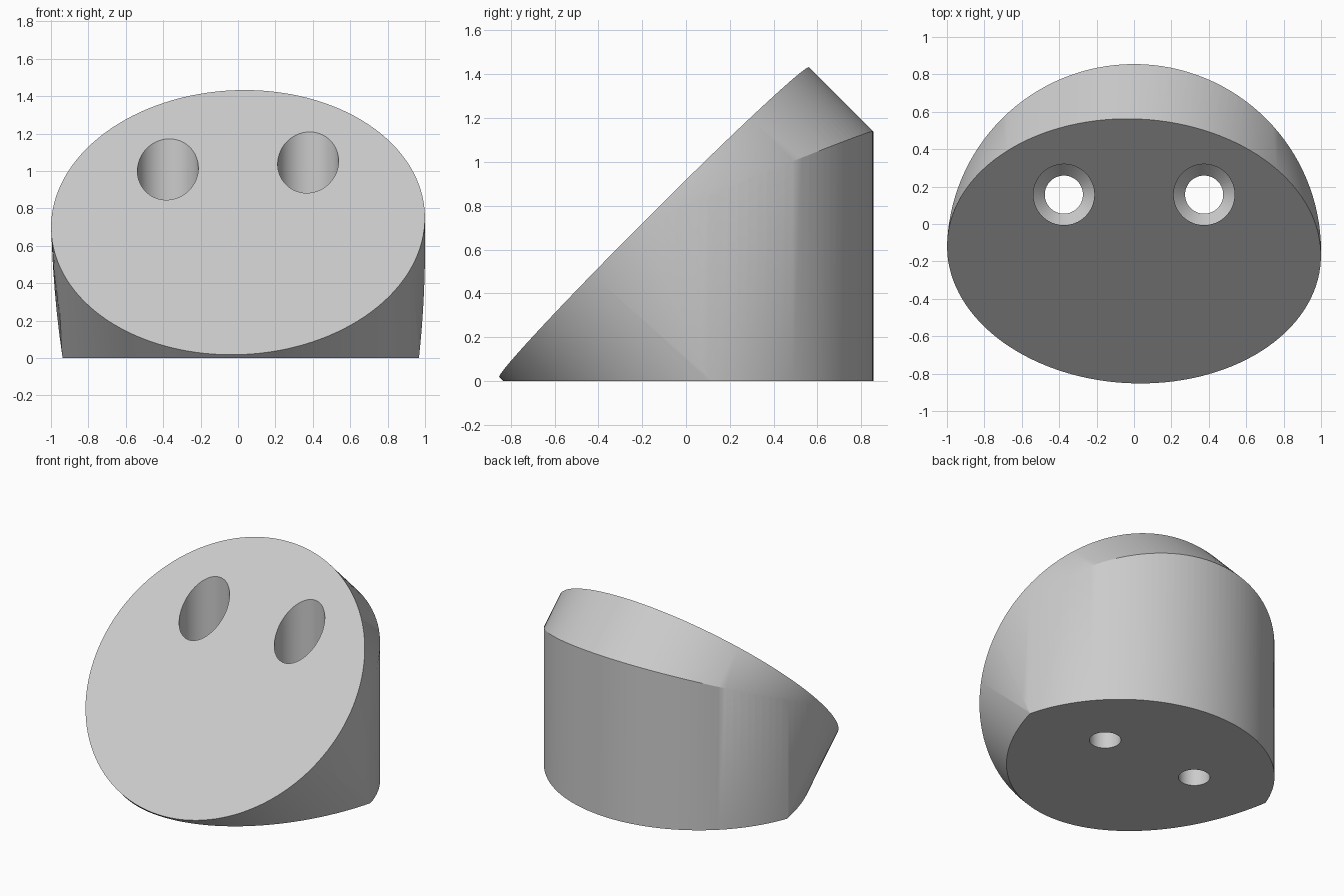
import bpy, bmesh, math
from mathutils import Vector

if "Cube" in bpy.data.objects:
    bpy.data.objects.remove(bpy.data.objects["Cube"])

SEGMENTS = 128
FACE_CENTRE = Vector((0, -0.145, 0.725))
FACE_NORMAL = Vector((-0.035, -0.707, 0.707)).normalized()

grey = bpy.data.materials.new("light_grey")
grey.use_nodes = True
colour = (0.6, 0.6, 0.6, 1)
grey.diffuse_color = colour
grey.node_tree.nodes["Principled BSDF"].inputs["Base Color"].default_value = colour


def lathe(name, profile, segments):
    """Closed solid of revolution from (radius, height) points, bottom to top."""
    bm = bmesh.new()
    rings = [[bm.verts.new((r * math.cos(a), r * math.sin(a), z))
              for a in (math.tau * i / segments for i in range(segments))]
             for r, z in profile]
    for low, high in zip(rings, rings[1:]):
        for i in range(segments):
            j = (i + 1) % segments
            bm.faces.new((low[i], low[j], high[j], high[i]))
    bm.faces.new(rings[0][::-1])
    bm.faces.new(rings[-1])
    mesh = bpy.data.meshes.new(name)
    bm.to_mesh(mesh)
    bm.free()
    mesh.materials.append(grey)
    obj = bpy.data.objects.new(name, mesh)
    bpy.context.collection.objects.link(obj)
    return obj


def combine(target, cutter, operation):
    """Apply a boolean and remove the helper."""
    bpy.context.view_layer.objects.active = target
    mod = target.modifiers.new("cut", "BOOLEAN")
    mod.operation = operation
    mod.solver = "EXACT"
    mod.object = cutter
    cutter.hide_render = True
    bpy.ops.object.modifier_apply(modifier=mod.name)
    bpy.data.objects.remove(cutter)


# Upright round body on a flat base
body = lathe("angled_body", [(1, 0), (1, 2)], SEGMENTS)
body.location = (0, FACE_CENTRE.y, 0)

# Equal cylinder square to the sloping face, trimming the front and top
slope = lathe("slope_cutter", [(1, -3), (1, 0)], SEGMENTS)
slope.location = FACE_CENTRE
slope.rotation_euler = FACE_NORMAL.to_track_quat("Z", "Y").to_euler()
combine(body, slope, "INTERSECT")

# Pair of vertical countersunk screw holes
hole_profile = [(0.102, -0.2), (0.102, 0.25), (0.163, 0.32), (0.163, 2)]
for side in (-1, 1):
    hole = lathe("screw_hole_cutter", hole_profile, 64)
    hole.location = (side * 0.375, 0.157, 0)
    combine(body, hole, "DIFFERENCE")

# Smooth walls with crisp rims
bpy.ops.object.select_all(action="DESELECT")
body.select_set(True)
bpy.context.view_layer.objects.active = body
bpy.ops.object.shade_smooth_by_angle(angle=math.radians(30))
